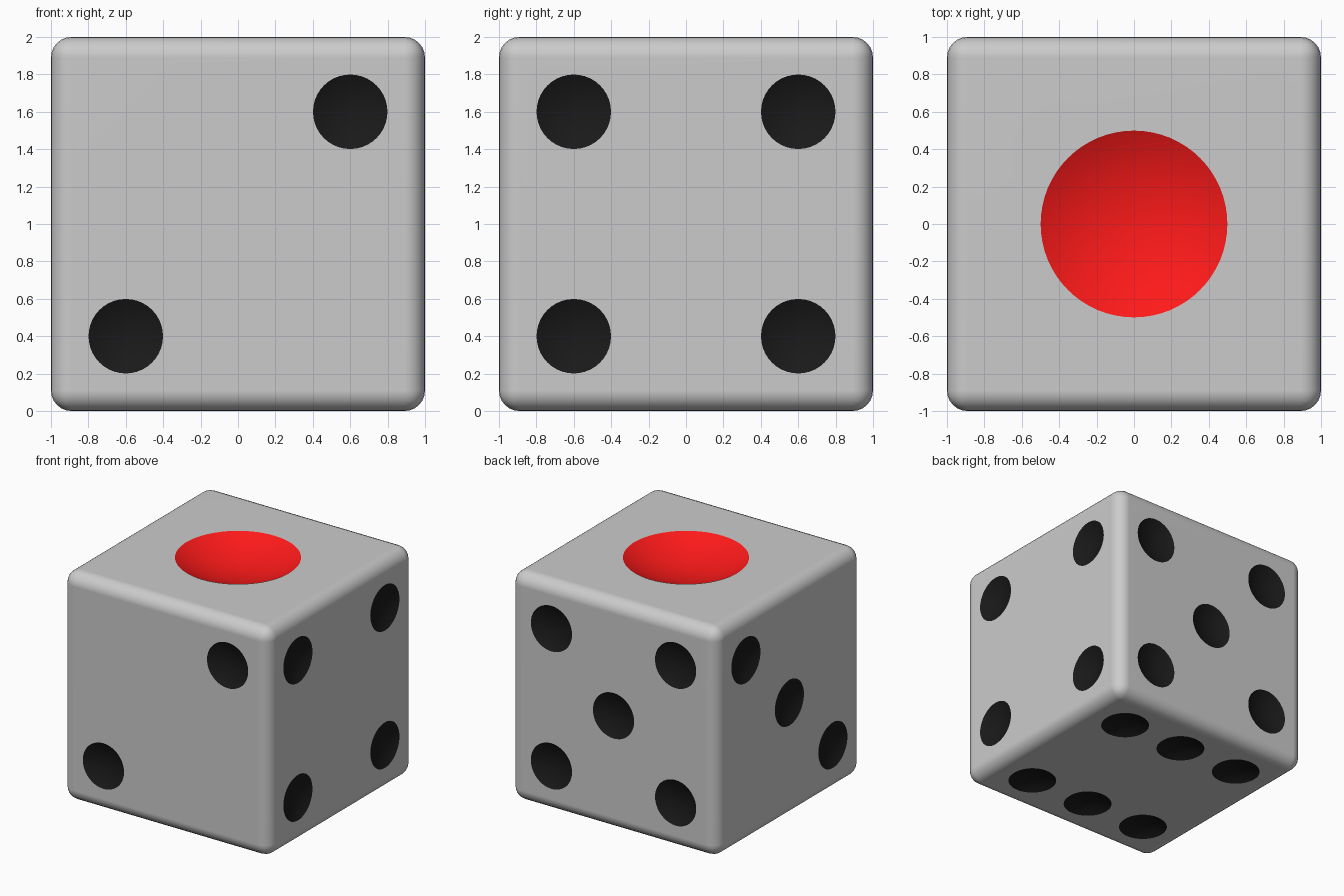
import bpy, bmesh
from math import sin, cos, pi, radians
from mathutils import Vector, Matrix

if "Cube" in bpy.data.objects:
    bpy.data.objects.remove(bpy.data.objects["Cube"])

RIM = radians(29)   # slope of each dish at its rim
P = 0.6             # pip spacing


def material(name, color):
    m = bpy.data.materials.new(name)
    m.diffuse_color = color
    m.use_nodes = True
    m.node_tree.nodes["Principled BSDF"].inputs["Base Color"].default_value = m.diffuse_color
    return m


mats = [material("body_grey", (0.8, 0.8, 0.8, 1)),
        material("pip_black", (0.01, 0.01, 0.01, 1)),
        material("pip_red", (1.0, 0.01, 0.01, 1))]


def add_dish(bm, centre, normal, radius, mat, segs, rings):
    """Closed spherical cap that sinks into the face and pokes just out of it."""
    normal = Vector(normal)
    R = radius / sin(RIM)
    rot = normal.to_track_quat('Z', 'Y').to_matrix().to_4x4()
    M = Matrix.Translation(Vector(centre) + normal * R * cos(RIM)) @ rot
    top = RIM * (1 + 0.5 / rings)
    pole = bm.verts.new(M @ Vector((0, 0, -R)))
    prev, faces = None, []
    for i in range(1, rings + 1):
        a = top * i / rings
        ring = [bm.verts.new(M @ Vector((R * sin(a) * cos(2 * pi * k / segs),
                                         R * sin(a) * sin(2 * pi * k / segs),
                                         -R * cos(a)))) for k in range(segs)]
        for k in range(segs):
            n = (k + 1) % segs
            if prev:
                faces.append(bm.faces.new((prev[k], prev[n], ring[n], ring[k])))
            else:
                faces.append(bm.faces.new((pole, ring[n], ring[k])))
        prev = ring
    faces.append(bm.faces.new(prev))
    for f in faces:
        f.material_index = mat


def make_object(name, bm):
    bmesh.ops.recalc_face_normals(bm, faces=bm.faces[:])
    me = bpy.data.meshes.new(name)
    bm.to_mesh(me)
    bm.free()
    for m in mats:
        me.materials.append(m)
    ob = bpy.data.objects.new(name, me)
    bpy.context.collection.objects.link(ob)
    return ob


# Body: cube with rounded edges
bm = bmesh.new()
bmesh.ops.create_cube(bm, size=2, matrix=Matrix.Translation((0, 0, 1)))
bmesh.ops.bevel(bm, geom=bm.edges[:], offset=0.11, segments=6, profile=0.5,
                affect='EDGES')
die = make_object("die", bm)

# Pips: one cutter holding all dishes
corners = [(-P, -P), (-P, P), (P, -P), (P, P)]
bm = bmesh.new()
add_dish(bm, (0, 0, 2), (0, 0, 1), 0.5, 2, 64, 10)                 # top: 1
for s in (-1, 1):                                                 # front: 2
    add_dish(bm, (s * P, -1, 1 + s * P), (0, -1, 0), 0.2, 1, 40, 6)
for s in (-1, 0, 1):                                              # left: 3
    add_dish(bm, (-1, s * P, 1 + s * P), (-1, 0, 0), 0.2, 1, 40, 6)
for a, b in corners:                                              # right: 4
    add_dish(bm, (1, a, 1 + b), (1, 0, 0), 0.2, 1, 40, 6)
for a, b in corners + [(0, 0)]:                                   # back: 5
    add_dish(bm, (a, 1, 1 + b), (0, 1, 0), 0.2, 1, 40, 6)
for a, b in corners + [(0, -P), (0, P)]:                          # bottom: 6
    add_dish(bm, (a, b, 0), (0, 0, -1), 0.2, 1, 40, 6)
cutter = make_object("pip_cutter", bm)
cutter.hide_render = True

# Carve the dishes, then drop the cutter
mod = die.modifiers.new("pips", 'BOOLEAN')
mod.operation = 'DIFFERENCE'
mod.solver = 'EXACT'
mod.object = cutter
bpy.context.view_layer.objects.active = die
die.select_set(True)
bpy.ops.object.modifier_apply(modifier=mod.name)
bpy.data.objects.remove(cutter)

# Smooth edges and dishes, crisp rims, flat faces
bpy.ops.object.shade_smooth_by_angle(angle=radians(20))
wn = die.modifiers.new("flat_faces", 'WEIGHTED_NORMAL')
wn.keep_sharp = True
